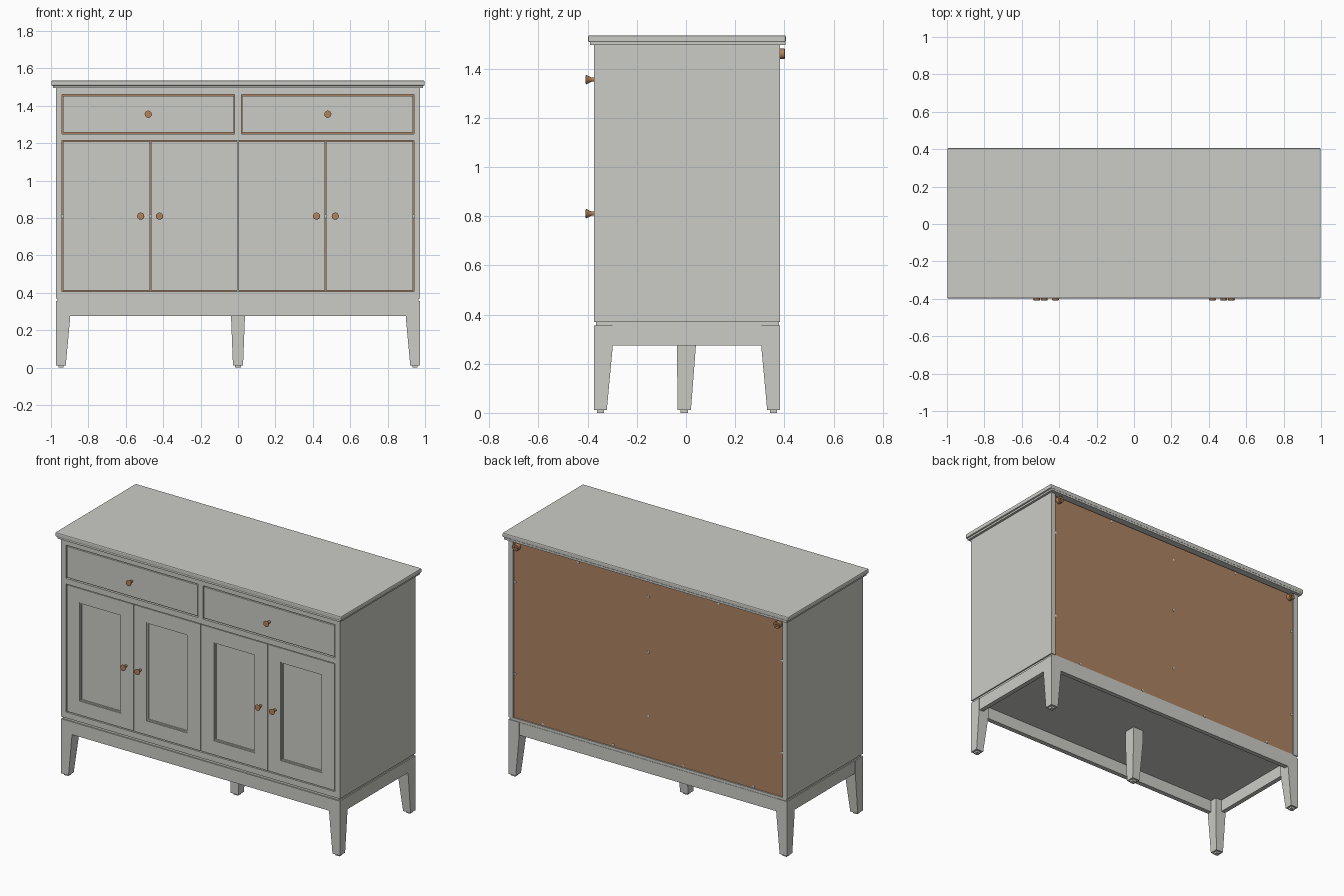
import bpy, bmesh, math

if "Cube" in bpy.data.objects:
    bpy.data.objects.remove(bpy.data.objects["Cube"])


def material(name, rgb):
    m = bpy.data.materials.new(name)
    m.diffuse_color = (*rgb, 1)
    m.use_nodes = True
    m.node_tree.nodes["Principled BSDF"].inputs["Base Color"].default_value = m.diffuse_color
    return m


GREY = material("painted grey", (0.60, 0.60, 0.565))
BROWN = material("brown board", (0.42, 0.225, 0.12))
WOOD = material("knob wood", (0.45, 0.225, 0.105))
METAL = material("nail metal", (0.55, 0.55, 0.53))


def finish(name, bm, mat, bevel=0):
    bmesh.ops.recalc_face_normals(bm, faces=bm.faces)
    me = bpy.data.meshes.new(name)
    bm.to_mesh(me)
    bm.free()
    me.materials.append(mat)
    ob = bpy.data.objects.new(name, me)
    bpy.context.collection.objects.link(ob)
    if bevel:
        b = ob.modifiers.new("bevel", 'BEVEL')
        b.width, b.segments = bevel, 2
    return ob


def taper(name, bottom, top, z0, z1, mat=GREY, bevel=0):
    """Solid between two rectangles given as (x0, x1, y0, y1)."""
    bm = bmesh.new()
    rings = []
    for (a, b, c, d), z in ((bottom, z0), (top, z1)):
        rings.append([bm.verts.new(p) for p in ((a, c, z), (b, c, z), (b, d, z), (a, d, z))])
    lo, hi = rings
    bm.faces.new(lo[::-1])
    bm.faces.new(hi)
    for i in range(4):
        j = (i + 1) % 4
        bm.faces.new((lo[i], lo[j], hi[j], hi[i]))
    return finish(name, bm, mat, bevel)


def box(name, x0, x1, y0, y1, z0, z1, mat=GREY, bevel=0):
    r = (x0, x1, y0, y1)
    return taper(name, r, r, z0, z1, mat, bevel)


def lathe(name, profile, x, y, z, direction, mat, n=20):
    """Turned part along y; profile is (radius, distance) pairs."""
    bm = bmesh.new()
    rings = []
    for r, d in profile:
        rings.append([bm.verts.new((x + r * math.cos(2 * math.pi * i / n), y + direction * d,
                                    z + r * math.sin(2 * math.pi * i / n))) for i in range(n)])
    for a, b in zip(rings, rings[1:]):
        for i in range(n):
            j = (i + 1) % n
            bm.faces.new((a[i], a[j], b[j], b[i]))
    bm.faces.new(rings[0])
    bm.faces.new(rings[-1])
    for f in bm.faces:
        f.smooth = len(f.verts) == 4
    ob = finish(name, bm, mat)
    for e in ob.data.edges:
        a, b = (ob.data.vertices[k].co for k in e.vertices)
        e.use_edge_sharp = abs(a.y - b.y) < 1e-6
    return ob


F, B = -0.374, 0.382      # front and back of the body
W, IN = 0.973, 0.94       # outer and inner half width

# table top with stepped moulding
box("top_slab", -0.998, 0.998, -0.398, 0.406, 1.507, 1.535, bevel=0.006)
box("top_moulding", -0.988, 0.988, -0.39, 0.404, 1.495, 1.508)

# carcass
for s, side in ((-1, "left"), (1, "right")):
    a, b = sorted((s * IN, s * W))
    box(side + "_side_panel", a, b, F, B, 0.37, 1.496)
box("bottom_board", -IN, IN, F + 0.03, 0.37, 0.375, 0.405)
box("front_top_rail", -IN, IN, F, F + 0.04, 1.46, 1.496)
box("front_middle_rail", -IN, IN, F, F + 0.04, 1.215, 1.25)
box("front_bottom_rail", -IN, IN, F, F + 0.04, 0.37, 0.407)
box("drawer_post", -0.018, 0.018, F, F + 0.04, 1.25, 1.46)
box("centre_divider", -0.012, 0.012, F + 0.04, 0.366, 0.405, 1.49)
for s, side in ((-1, "left"), (1, "right")):
    a, b = sorted((s * 0.012, s * IN))
    box(side + "_shelf", a, b, -0.30, 0.366, 0.80, 0.82)

# back board, nails and wall spacers
box("back_board", -IN, IN, 0.366, 0.374, 0.374, 1.485, BROWN)
nails = [(0, z) for z in (1.385, 1.035, 0.63)]
nails += [(x, 0.385) for x in (-0.735, -0.245, 0.245, 0.735)]
nails += [(s * 0.93, z) for s in (-1, 1) for z in (1.23, 0.65)]
nails += [(-0.49, 1.47), (0.49, 1.47)]
for x, z in nails:
    lathe("back_nail", [(0.008, 0), (0.008, 0.002), (0.004, 0.004)], x, 0.374, z, 1, METAL, 8)
for x in (-0.912, 0.912):
    lathe("wall_spacer", [(0.021, 0), (0.021, 0.026), (0.019, 0.028), (0.008, 0.028), (0.006, 0.02)],
          x, 0.374, 1.46, 1, WOOD)

# base frame
box("base_plate", -W + 0.008, W - 0.008, F + 0.008, B - 0.004, 0.353, 0.372)
box("front_apron", -0.91, 0.91, F + 0.002, F + 0.032, 0.275, 0.355)
box("back_apron", -0.91, 0.91, B - 0.032, B - 0.002, 0.275, 0.355)
for s, side in ((-1, "left"), (1, "right")):
    a, b = sorted((s * (W - 0.002), s * (W - 0.032)))
    box(side + "_apron", a, b, F + 0.07, B - 0.07, 0.275, 0.355)


def leg(name, lo, hi):
    """Straight upper block, tapered lower part and a small glide."""
    taper(name, lo, hi, 0.012, 0.27)
    box(name + "_block", *hi, 0.27, 0.356)
    box(name + "_glide", lo[0] + 0.012, lo[1] - 0.012, lo[2] + 0.012, lo[3] - 0.012, 0, 0.013)


for s, side in ((-1, "left"), (1, "right")):
    for y, t, end in ((F, 1, "front"), (B, -1, "back")):
        rects = [(*sorted((s * W, s * (W - w))), *sorted((y, y + t * w))) for w in (0.052, 0.076)]
        leg(f"{end}_{side}_leg", *rects)
leg("middle_leg", (-0.027, 0.027, -0.034, 0.02), (-0.037, 0.037, -0.037, 0.04))


def knob(x, z):
    lathe("knob", [(0.008, 0), (0.008, 0.012), (0.011, 0.02), (0.018, 0.032), (0.019, 0.036), (0.016, 0.038)],
          x, F + 0.004, z, -1, WOOD)


# drawers with hidden boxes
for s, side in ((-1, "left"), (1, "right")):
    a, b = sorted((s * 0.022, s * 0.935))
    box(side + "_drawer_front", a, b, F + 0.003, F + 0.035, 1.256, 1.452, bevel=0.002)
    box(side + "_drawer_bottom", a + 0.03, b - 0.03, F + 0.035, 0.30, 1.27, 1.28)
    box(side + "_drawer_back", a + 0.03, b - 0.03, 0.28, 0.30, 1.28, 1.41)
    for x in (a + 0.03, b - 0.045):
        box(side + "_drawer_side", x, x + 0.015, F + 0.035, 0.28, 1.28, 1.41)
    knob(s * 0.48, 1.355)

# framed doors
for i, (a, b) in enumerate(((-0.935, -0.470), (-0.466, -0.003), (0.003, 0.466), (0.470, 0.935))):
    n = f"door_{i + 1}"
    y0, y1, z0, z1 = F + 0.003, F + 0.035, 0.412, 1.21
    pa, pb, pz0, pz1 = a + 0.088, b - 0.088, 0.50, 1.122
    box(n + "_left_stile", a, pa, y0, y1, z0, z1)
    box(n + "_right_stile", pb, b, y0, y1, z0, z1)
    box(n + "_bottom_rail", pa, pb, y0, y1, z0, pz0)
    box(n + "_top_rail", pa, pb, y0, y1, pz1, z1)
    box(n + "_panel", pa, pb, y0 + 0.014, y1 - 0.006, pz0, pz1)
    # thin bead around the panel
    for x in (pa, pb - 0.008):
        box(n + "_bead", x, x + 0.008, y0 + 0.006, y0 + 0.015, pz0, pz1)
    for z in (pz0, pz1 - 0.008):
        box(n + "_bead", pa + 0.008, pb - 0.008, y0 + 0.006, y0 + 0.015, z, z + 0.008)
for x in (-0.52, -0.42, 0.42, 0.52):
    knob(x, 0.81)
